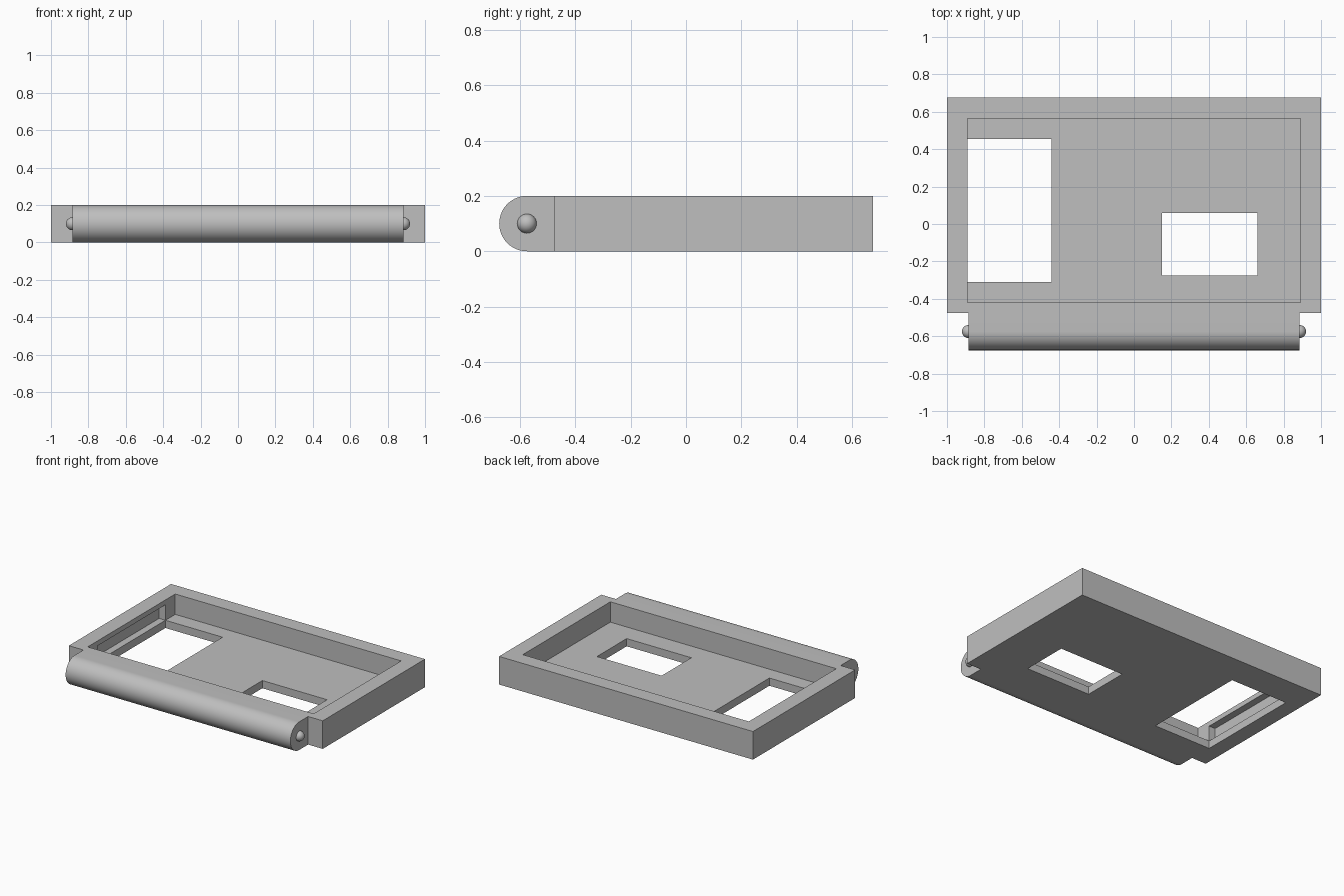
import bpy
import bmesh
from math import pi, sin, cos, radians

cube = bpy.data.objects.get("Cube")
if cube:
    bpy.data.objects.remove(cube, do_unlink=True)

grey = bpy.data.materials.new("plain grey")
grey.use_nodes = True
colour = (0.52, 0.52, 0.52, 1)
grey.diffuse_color = colour
grey.node_tree.nodes["Principled BSDF"].inputs["Base Color"].default_value = colour


def finish(name, bm):
    """Turn a bmesh into a named, coloured object."""
    bmesh.ops.recalc_face_normals(bm, faces=bm.faces[:])
    mesh = bpy.data.meshes.new(name)
    bm.to_mesh(mesh)
    bm.free()
    obj = bpy.data.objects.new(name, mesh)
    mesh.materials.append(grey)
    bpy.context.collection.objects.link(obj)
    return obj


def box(name, xs, ys, zs):
    """Box from its limits on each axis."""
    bm = bmesh.new()
    bmesh.ops.create_cube(bm, size=1)
    for v in bm.verts:
        v.co = [lim[0] if c < 0 else lim[1] for c, lim in zip(v.co, (xs, ys, zs))]
    return finish(name, bm)


def activate(obj):
    bpy.ops.object.select_all(action='DESELECT')
    obj.select_set(True)
    bpy.context.view_layer.objects.active = obj


def smooth(obj):
    activate(obj)
    bpy.ops.object.shade_smooth_by_angle(angle=radians(30))


def cut(obj, xs, ys, zs):
    """Remove a box-shaped volume from the object."""
    cutter = box("cutter", xs, ys, zs)
    cutter.hide_render = True
    mod = obj.modifiers.new("cut", 'BOOLEAN')
    mod.operation = 'DIFFERENCE'
    mod.solver = 'EXACT'
    mod.object = cutter
    activate(obj)
    bpy.ops.object.modifier_apply(modifier=mod.name)
    bpy.data.objects.remove(cutter, do_unlink=True)


# Tray body with recess, two floor windows and an undercut side slot
height, floor, inner = 0.2, 0.055, 0.89
back, front = 0.675, -0.475
tray = box("tray_body", (-1, 1), (front, back), (0, height))
cut(tray, (-inner, inner), (-0.42, 0.565), (floor, 0.3))
cut(tray, (-inner, -0.44), (-0.31, 0.455), (-0.1, 0.1))
cut(tray, (0.15, 0.66), (-0.275, 0.06), (-0.1, 0.1))
cut(tray, (-0.94, -0.8), (-0.31, 0.455), (floor, 0.165))

# Hinge barrel: round-fronted profile swept across the front edge
radius, axis_y, half = height / 2, -0.575, 0.885
steps = 40
profile = [(front, 0), (front, height)]
for i in range(steps + 1):
    a = pi / 2 + pi * i / steps
    profile.append((axis_y + radius * cos(a), radius + radius * sin(a)))
bm = bmesh.new()
end = bm.faces.new([bm.verts.new((-half, y, z)) for y, z in profile])
swept = bmesh.ops.extrude_face_region(bm, geom=[end], use_keep_orig=True)["geom"]
bmesh.ops.translate(bm, vec=(2 * half, 0, 0),
                    verts=[g for g in swept if isinstance(g, bmesh.types.BMVert)])
smooth(finish("hinge_barrel", bm))

# Rounded hinge pins at both ends
for side, sign in (("left", 1), ("right", -1)):
    bm = bmesh.new()
    bmesh.ops.create_uvsphere(bm, u_segments=32, v_segments=16, radius=0.035)
    bmesh.ops.translate(bm, verts=bm.verts[:], vec=(sign * half, axis_y, radius))
    smooth(finish(side + "_hinge_pin", bm))
